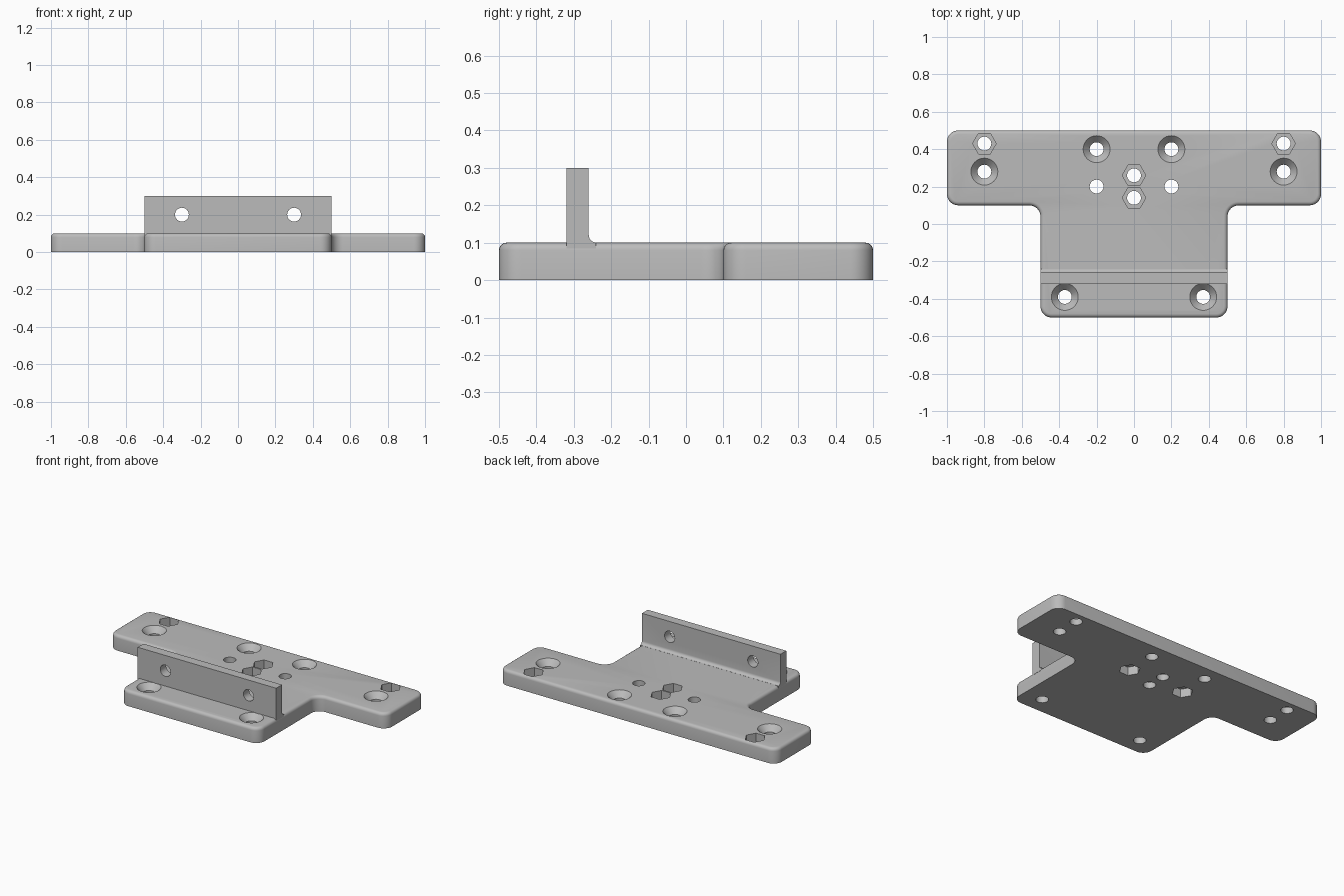
import bpy
import bmesh
from math import atan2, cos, sin, pi, radians
from mathutils import Matrix, Vector

cube = bpy.data.objects.get("Cube")
if cube:
    bpy.data.objects.remove(cube)

grey = bpy.data.materials.new("matte grey")
grey.use_nodes = True
grey.diffuse_color = (0.5, 0.5, 0.5, 1)
grey.node_tree.nodes["Principled BSDF"].inputs["Base Color"].default_value = (0.5, 0.5, 0.5, 1)

THICK = 0.1
HOLE = 0.037
HEX = 0.063


def make_object(name, bm):
    bmesh.ops.recalc_face_normals(bm, faces=bm.faces)
    mesh = bpy.data.meshes.new(name)
    bm.to_mesh(mesh)
    bm.free()
    mesh.materials.append(grey)
    obj = bpy.data.objects.new(name, mesh)
    bpy.context.collection.objects.link(obj)
    return obj


def rounded(points, radius, steps=8):
    """Replace each right-angled corner with an arc."""
    out = []
    for i, p in enumerate(points):
        p = Vector(p)
        a = (Vector(points[i - 1]) - p).normalized() * radius
        b = (Vector(points[(i + 1) % len(points)]) - p).normalized() * radius
        centre = p + a + b
        for s in range(steps + 1):
            t = s / steps * pi / 2
            out.append(centre - b * cos(t) - a * sin(t))
    return out


def extrude(bm, coords, offset):
    face = bm.faces.new([bm.verts.new(c) for c in coords])
    result = bmesh.ops.extrude_face_region(bm, geom=[face], use_keep_orig=True)
    moved = [v for v in result["geom"] if isinstance(v, bmesh.types.BMVert)]
    bmesh.ops.translate(bm, verts=moved, vec=offset)


def add_cone(bm, centre, r_low, r_high, depth, sides=32, rotation=None):
    matrix = Matrix.Translation(centre) @ (rotation or Matrix())
    bmesh.ops.create_cone(bm, cap_ends=True, segments=sides, radius1=r_low,
                          radius2=r_high, depth=depth, matrix=matrix)


def add_hex(bm, x, y, z):
    # corners point along x
    add_cone(bm, (x, y, z), HEX, HEX, 0.12, 6, Matrix.Rotation(pi / 2, 4, "Z"))


def cut(obj, *cutters):
    for cutter in cutters:
        cutter.hide_render = True
        mod = obj.modifiers.new(cutter.name, "BOOLEAN")
        mod.operation = "DIFFERENCE"
        mod.solver = "EXACT"
        mod.object = cutter
    graph = bpy.context.evaluated_depsgraph_get()
    mesh = bpy.data.meshes.new_from_object(obj.evaluated_get(graph))
    obj.modifiers.clear()
    obj.data = mesh
    for cutter in cutters:
        bpy.data.objects.remove(cutter)


# T-shaped base plate with rounded corners and a rounded top edge
right_side = [(0.5, -0.5), (0.5, 0.1), (1, 0.1), (1, 0.5)]
outline = right_side + [(-x, y) for x, y in reversed(right_side)]
bm = bmesh.new()
extrude(bm, [(p.x, p.y, 0) for p in rounded(outline, 0.06)], (0, 0, THICK))
top_edges = [e for e in bm.edges if all(v.co.z > 0.05 for v in e.verts)]
bmesh.ops.bevel(bm, geom=top_edges, offset=0.02, segments=4, profile=0.5, affect="EDGES")
base_plate = make_object("base_plate", bm)

# Through holes, countersinks and hexagonal nut pockets
countersunk = [(s * x, y) for s in (-1, 1) for x, y in ((0.8, 0.28), (0.2, 0.4), (0.37, -0.39))]
nuts_above = [(-0.8, 0.43), (0.8, 0.43), (0, 0.26), (0, 0.14)]
nuts_below = [(-0.2, 0.2), (0.2, 0.2)]
holes = bmesh.new()
pockets = bmesh.new()
for x, y in countersunk + nuts_above + nuts_below:
    add_cone(holes, (x, y, THICK / 2), HOLE, HOLE, 0.3)
for x, y in countersunk:
    add_cone(pockets, (x, y, 0.09), 0.035, 0.0905, 0.06)
for x, y in nuts_above:
    add_hex(pockets, x, y, THICK)
for x, y in nuts_below:
    add_hex(pockets, x, y, -0.005)
cut(base_plate, make_object("pocket_cutter", pockets), make_object("hole_cutter", holes))

# Upright wall with a fillet along its rear foot
fillet = 0.02
profile = [(-0.26 + fillet, 0.085), (-0.32, 0.085), (-0.32, 0.3), (-0.26, 0.3)]
for i in range(7):
    t = pi + i / 6 * pi / 2
    profile.append((-0.26 + fillet + fillet * cos(t), THICK + 0.0005 + fillet + fillet * sin(t)))
bm = bmesh.new()
extrude(bm, [(-0.5, y, z) for y, z in profile], (1, 0, 0))
upright_wall = make_object("upright_wall", bm)
holes = bmesh.new()
for x in (-0.3, 0.3):
    add_cone(holes, (x, -0.29, 0.2), HOLE, HOLE, 0.3, rotation=Matrix.Rotation(pi / 2, 4, "X"))
cut(upright_wall, make_object("wall_hole_cutter", holes))

# Smooth the curved surfaces, keep the machined edges crisp
bpy.ops.object.select_all(action="DESELECT")
for obj in (base_plate, upright_wall):
    obj.select_set(True)
bpy.context.view_layer.objects.active = base_plate
bpy.ops.object.shade_smooth_by_angle(angle=radians(30))
